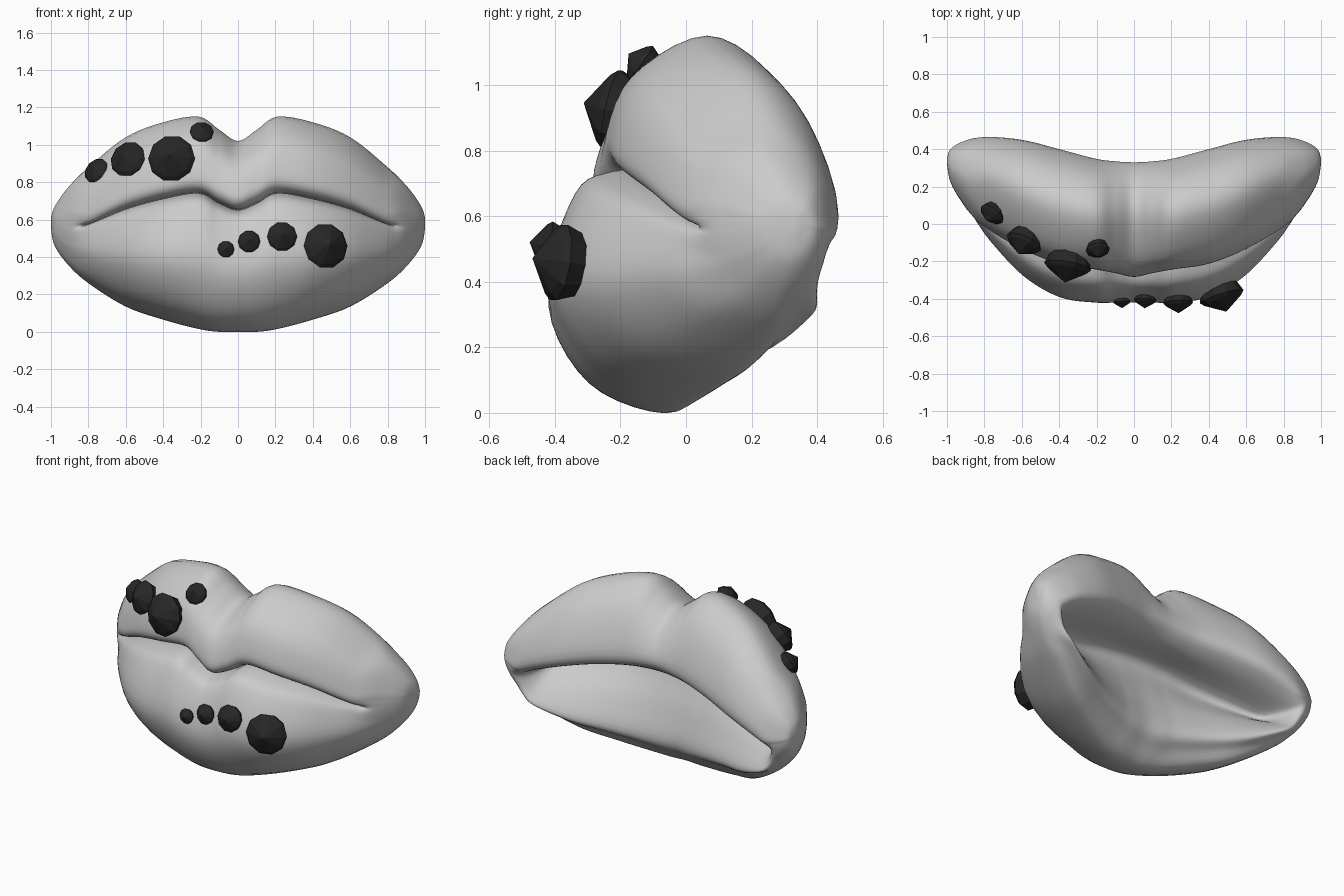
import bpy, bmesh, math
from mathutils import Vector
from mathutils.bvhtree import BVHTree

if "Cube" in bpy.data.objects:
    bpy.data.objects.remove(bpy.data.objects["Cube"])

# Half of the lips, centre to corner. Columns: x, top z, top y, upper front y, back rim y,
# seam z, front crease y, back crease y, lower front y, bottom z, bottom y, lower back y
HALF = [
    (0.00, 1.02, .05, -.28, .33, .65, -.13, .02, -.42, .00, -.07, .13),
    (0.10, 1.08, .05, -.26, .335, .685, -.11, .02, -.42, .00, -.06, .14),
    (0.21, 1.15, .06, -.24, .35, .74, -.10, .02, -.42, .015, -.03, .16),
    (0.40, 1.12, .10, -.21, .40, .71, -.06, .03, -.39, .065, .05, .22),
    (0.60, 1.04, .17, -.13, .45, .655, .00, .08, -.27, .135, .15, .31),
    (0.80, 0.88, .25, -.01, .465, .575, .05, .18, -.05, .26, .25, .40),
    (0.91, 0.77, .29, .11, .44, .56, .12, .36, .10, .36, .29, .42),
    (0.98, 0.67, .32, .23, .40, .57, .23, .38, .22, .46, .32, .40),
    (1.00, 0.61, .335, .32, .35, .58, .32, .35, .32, .55, .335, .35),
]
# Where each outline point sits on the oval that closes the corners
OVAL = [180, 170, 155, 122, 90, 45, 5, -8, -20, -34, -50, -70, -90, -118, -145, -160, -172]


def lerp(a, b, t):
    return a + (b - a) * t


def spline(p, q, r, s, t):
    """Catmull-Rom between q and r for any number of components."""
    return [0.5 * (2 * b + (c - a) * t + (2 * a - 5 * b + 4 * c - d) * t * t
                   + (3 * b - a - 3 * c + d) * t ** 3)
            for a, b, c, d in zip(p, q, r, s)]


def section(row):
    """Closed y-z outline: upper lip, hollow back, lower lip; plain oval at the corners."""
    x, T, ty, U, B, S, fn, bn, L, Z, zy, lb = row
    h, d = T - S, S - Z
    back_seam = .63 - .22 * x * x
    rim = .77 - .28 * x * x
    pts = [(fn, S), (lerp(U, fn, .2), S + .05 * h), (U, S + .25 * h),
           (lerp(U, ty, .25), S + .7 * h), (ty, T),
           (lerp(ty, B, .65), lerp(rim, T, .68)), (B, rim),
           (lerp(bn, B, .72), lerp(rim, back_seam, .7)), (bn, back_seam),
           (lerp(bn, lb, .62), lerp(back_seam, Z, .4)), (lb, lerp(back_seam, Z, .72)),
           (lerp(zy, lb, .65), Z + .12 * d), (zy, Z),
           (lerp(L, zy, .35), Z + .14 * d), (L, Z + .5 * d),
           (lerp(L, fn, .25), S - .1 * d), (lerp(L, fn, .6), S - .005 * d)]
    n = len(pts)
    w = min(max((abs(x) - .78) / .14, 0), 1)
    w = w * w * (3 - 2 * w)
    front = min(U, L)
    for i, (y, z) in enumerate(pts):
        a = math.radians(OVAL[i])
        oy = (front + B) / 2 + (B - front) / 2 * math.cos(a)
        oz = S + (h if a > 0 else d) * math.sin(a)
        pts[i] = (lerp(y, oy, w), lerp(z, oz, w))
    out = []
    for i in range(n):
        for k in range(5):
            y, z = spline(pts[i - 1], pts[i], pts[(i + 1) % n], pts[(i + 2) % n], k / 5)
            out.append((x, y, z))
    return out


def finish(bm, name):
    bmesh.ops.recalc_face_normals(bm, faces=bm.faces)
    me = bpy.data.meshes.new(name)
    bm.to_mesh(me)
    bm.free()
    ob = bpy.data.objects.new(name, me)
    bpy.context.collection.objects.link(ob)
    return ob


# Lips: sections lofted from corner to corner
stations = [(-r[0],) + r[1:] for r in reversed(HALF[1:])] + HALF
rows = []
last = len(stations) - 1
for i in range(last):
    for k in range(6):
        rows.append(spline(stations[max(i - 1, 0)], stations[i], stations[i + 1],
                           stations[min(i + 2, last)], k / 6))
rows.append(stations[-1])

bm = bmesh.new()
rings = [[bm.verts.new(p) for p in section(r)] for r in rows]
for a, b in zip(rings, rings[1:]):
    for j in range(len(a)):
        k = (j + 1) % len(a)
        bm.faces.new((a[j], a[k], b[k], b[j]))
bm.faces.new(rings[0])
bm.faces.new(rings[-1])
bmesh.ops.recalc_face_normals(bm, faces=bm.faces)
bm.normal_update()
surface = BVHTree.FromBMesh(bm)
lips = finish(bm, "lips")
for p in lips.data.polygons:
    p.use_smooth = True

# Gems: pointed ten-sided studs set on the surface
dark = bpy.data.materials.new("dark_gem")
dark.diffuse_color = (0.02, 0.02, 0.02, 1)
dark.use_nodes = True
dark.node_tree.nodes["Principled BSDF"].inputs["Base Color"].default_value = dark.diffuse_color


def gem(name, x, z, r):
    hit, normal, _, _ = surface.ray_cast(Vector((x, -2, z)), Vector((0, 1, 0)))
    if normal.y > 0:
        normal = -normal
    axis = (normal + Vector((0, -.5, 0))).normalized()
    rot = axis.to_track_quat('Z', 'Y')
    n = 10
    bm = bmesh.new()
    loops = []
    for rad, h in ((.75, -.4), (1, .25), (.85, .42)):
        loops.append([bm.verts.new(hit + rot @ Vector((
            rad * r * math.cos(math.tau * i / n), rad * r * math.sin(math.tau * i / n), h * r)))
            for i in range(n)])
    tip = bm.verts.new(hit + rot @ Vector((0, 0, .95 * r)))
    bm.faces.new(loops[0])
    for i in range(n):
        j = (i + 1) % n
        for a, b in zip(loops, loops[1:]):
            bm.faces.new((a[i], a[j], b[j], b[i]))
        bm.faces.new((loops[-1][i], loops[-1][j], tip))
    finish(bm, name).data.materials.append(dark)


UPPER = [(-.75, .855, .072), (-.58, .915, .1), (-.35, .92, .127), (-.195, 1.06, .065)]
LOWER = [(-.065, .44, .045), (.06, .48, .06), (.235, .505, .08), (.46, .455, .122)]
for label, gems in (("upper", UPPER), ("lower", LOWER)):
    for i, g in enumerate(gems, 1):
        gem(f"{label}_gem_{i}", *g)
